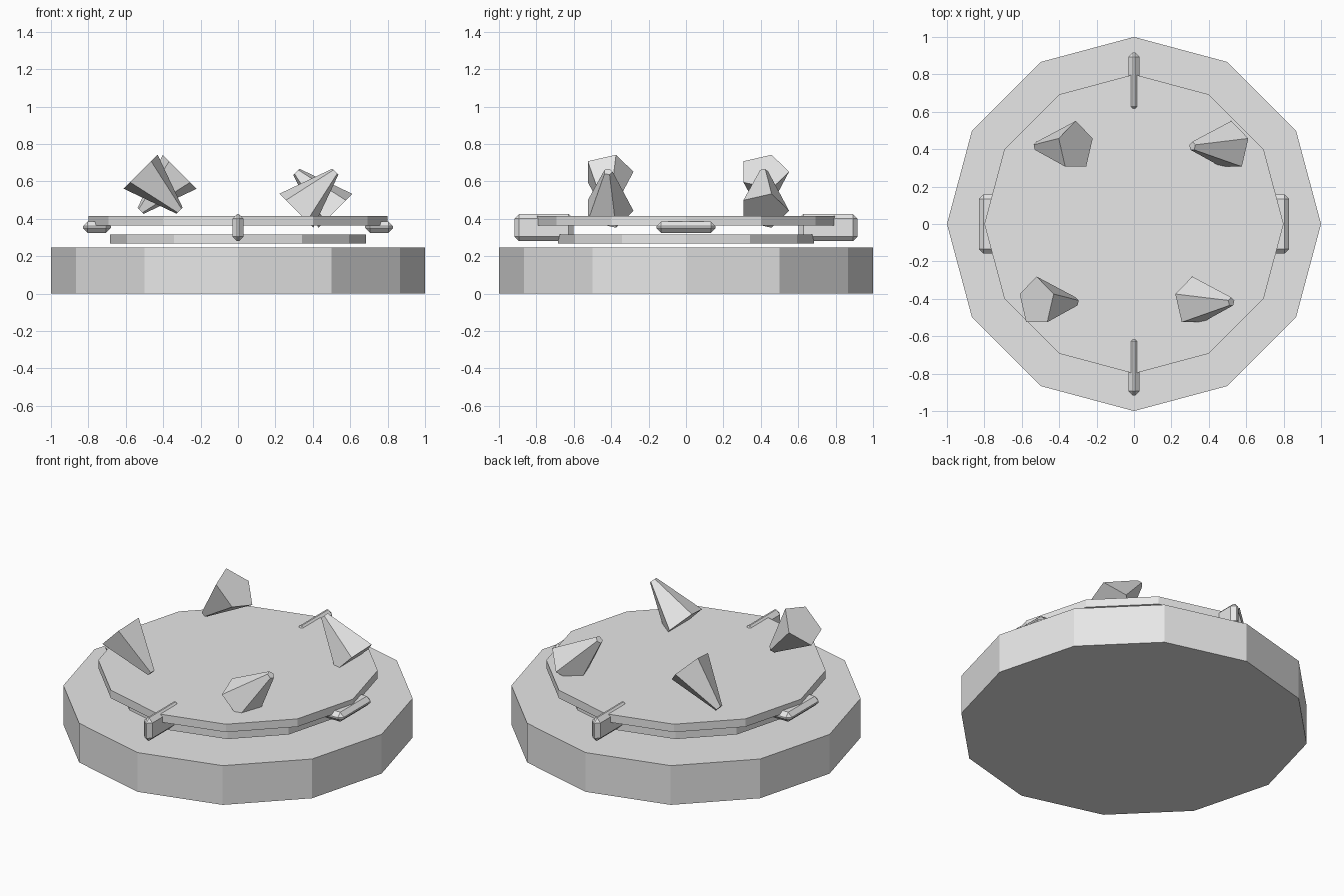
import bpy
from math import radians
from mathutils import Vector

cube = bpy.data.objects.get("Cube")
if cube:
    bpy.data.objects.remove(cube, do_unlink=True)

stone = bpy.data.materials.new("pale grey stone")
stone.use_nodes = True
GREY = (0.8, 0.8, 0.8, 1)
stone.diffuse_color = GREY
stone.node_tree.nodes["Principled BSDF"].inputs["Base Color"].default_value = GREY


def finish(name):
    obj = bpy.context.object
    obj.name = name
    obj.data.materials.append(stone)
    return obj


def disc(name, radius, bottom, top):
    """Twelve-sided flat slab."""
    bpy.ops.mesh.primitive_cylinder_add(
        vertices=12, radius=radius, depth=top - bottom,
        location=(0, 0, (bottom + top) / 2))
    finish(name)


def clasp(name, location, size):
    """Bar with chamfered edges."""
    bpy.ops.mesh.primitive_cube_add(size=1, location=location)
    obj = finish(name)
    for v in obj.data.vertices:
        v.co *= Vector(size)
    bevel = obj.modifiers.new("chamfer", 'BEVEL')
    bevel.width = 0.025
    bevel.segments = 1


def shard(name, x, y, tilt):
    """Five-sided crystal with a blunt tip, leaning sideways."""
    bpy.ops.mesh.primitive_cone_add(
        vertices=5, radius1=0.135, radius2=0.024, depth=0.295,
        location=(x, y, 0.547), rotation=(0, radians(tilt), 0))
    finish(name)


# Stacked slabs
disc("base_slab", 1.0, 0.0, 0.247)
disc("middle_slab", 0.685, 0.268, 0.315)
disc("top_slab", 0.8, 0.365, 0.415)

# Upright clasps at front and back, flat ones at the sides
for side, sign in (("front", -1), ("back", 1)):
    clasp(side + "_clasp", (0, sign * 0.76, 0.353), (0.06, 0.315, 0.145))
for side, sign in (("right", -1), ("left", 1)):
    clasp(side + "_clasp", (sign * 0.755, 0, 0.355), (0.15, 0.315, 0.06))

# Floating shards: left pair points up, right pair points down
P = 0.416
shard("front_left_shard", P, -P, 45)
shard("back_left_shard", P, P, -45)
shard("front_right_shard", -P, -P, 135)
shard("back_right_shard", -P, P, -135)
